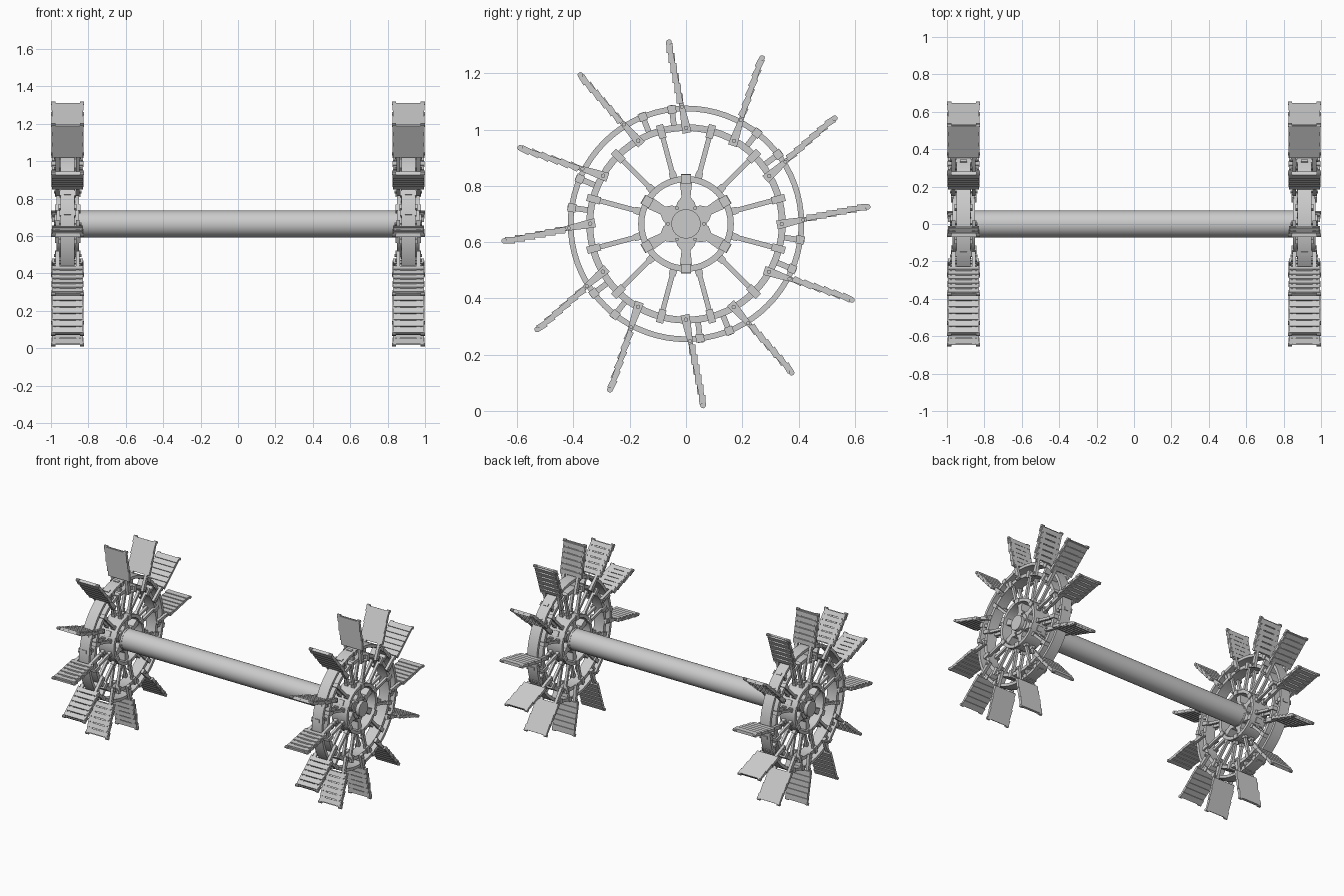
import bpy, bmesh
from math import radians, cos, sin, pi
from mathutils import Matrix

if "Cube" in bpy.data.objects:
    bpy.data.objects.remove(bpy.data.objects["Cube"])

WHEEL_X, AXLE_Z = 0.911, 0.665


def frame(deg):
    """Wheel frame: x across, y radial, z tangential at the given angle."""
    return Matrix.Translation((WHEEL_X, 0, AXLE_Z)) @ Matrix.Rotation(radians(deg), 4, 'X')


def prism(bm, M, pts, x0, x1):
    """Extrude a (radial, tangential) outline from x0 to x1."""
    a = [bm.verts.new(M @ Matrix.Translation((x0, r, t)).translation) for r, t in pts]
    b = [bm.verts.new(M @ Matrix.Translation((x1, r, t)).translation) for r, t in pts]
    n = len(pts)
    bm.faces.new(a)
    bm.faces.new(b[::-1])
    for i in range(n):
        j = (i + 1) % n
        bm.faces.new((a[i], b[i], b[j], a[j]))


def box(bm, M, x0, x1, r0, r1, t0, t1):
    prism(bm, M, [(r0, t0), (r1, t0), (r1, t1), (r0, t1)], x0, x1)


def strip(bm, M, length0, length1, half0, half1, x0, x1):
    """Tapered bar along the radial direction."""
    prism(bm, M, [(length0, -half0), (length1, -half1), (length1, half1), (length0, half0)], x0, x1)


def disc(bm, M, radius, x0, x1, n=32):
    prism(bm, M, [(radius * cos(2 * pi * i / n), radius * sin(2 * pi * i / n)) for i in range(n)], x0, x1)


def ring(bm, r0, r1, x0, x1, n=72):
    """Flat hoop with a rectangular section."""
    M = frame(0)
    loops = []
    for i in range(n):
        c, s = cos(2 * pi * i / n), sin(2 * pi * i / n)
        loops.append([bm.verts.new(M @ Matrix.Translation((x, r * c, r * s)).translation)
                      for x, r in ((x0, r0), (x1, r0), (x1, r1), (x0, r1))])
    for i in range(n):
        p, q = loops[i], loops[(i + 1) % n]
        for k in range(4):
            m = (k + 1) % 4
            bm.faces.new((p[k], p[m], q[m], q[k]))


def finish(bm, name, mirror=True):
    bmesh.ops.recalc_face_normals(bm, faces=bm.faces[:])
    me = bpy.data.meshes.new(name)
    bm.to_mesh(me)
    bm.free()
    ob = bpy.data.objects.new(name, me)
    bpy.context.collection.objects.link(ob)
    if mirror:
        ob.modifiers.new("Mirror", 'MIRROR').use_axis[0] = True
    bpy.context.view_layer.objects.active = ob
    bpy.ops.object.select_all(action='DESELECT')
    ob.select_set(True)
    bpy.ops.object.shade_smooth_by_angle(angle=radians(30))
    return ob


# axle
bpy.ops.mesh.primitive_cylinder_add(vertices=48, radius=0.072, depth=1.72,
                                    location=(0, 0, AXLE_Z), rotation=(0, pi / 2, 0))
bpy.context.object.name = "axle"
bpy.ops.object.shade_smooth_by_angle(angle=radians(30))

# wheel rims: outer band, inner band
bm = bmesh.new()
ring(bm, 0.400, 0.420, -0.038, 0.038)
finish(bm, "outer_rim")
bm = bmesh.new()
ring(bm, 0.330, 0.354, -0.038, 0.038)
finish(bm, "inner_rim")

# hub rim with its clamps
bm = bmesh.new()
ring(bm, 0.148, 0.170, -0.060, 0.060, 48)
for k in range(6):
    M = frame(30 + 60 * k)
    for s in (-1, 1):
        box(bm, M, s * 0.055, s * 0.068, 0.143, 0.175, -0.018, 0.018)
    box(bm, M, -0.02, 0.02, 0.165, 0.177, -0.018, 0.018)
finish(bm, "hub_rim")

# hub core: stepped caps, flared lugs and bolts
bm = bmesh.new()
disc(bm, frame(0), 0.074, -0.052, 0.045, 24)
disc(bm, frame(0), 0.052, 0.04, 0.070)
for k in range(6):
    M = frame(30 + 60 * k)
    prism(bm, M, [(0.05, -0.036), (0.075, -0.032), (0.095, -0.016), (0.152, -0.022),
                  (0.152, 0.022), (0.095, 0.016), (0.075, 0.032), (0.05, 0.036)], -0.04, 0.04)
    B = frame(60 * k) @ Matrix.Translation((0, 0.064, 0))
    disc(bm, B, 0.007, 0.04, 0.053, 6)
finish(bm, "hub_core")

# spokes with end sleeves and brackets gripping the inner rim
bm = bmesh.new()
for k in range(12):
    M = frame(15 + 30 * k)
    for x in (-0.026, 0.026):
        strip(bm, M, 0.165, 0.335, 0.009, 0.009, x - 0.009, x + 0.009)
        strip(bm, M, 0.165, 0.190, 0.014, 0.012, x - 0.013, x + 0.013)
    for s in (-1, 1):
        box(bm, M, s * 0.036, s * 0.048, 0.315, 0.364, -0.013, 0.013)
    box(bm, M, -0.048, 0.048, 0.354, 0.364, -0.013, 0.013)
finish(bm, "spokes")

# short struts between the two rims, pegged through the outer band
bm = bmesh.new()
for k in range(6):
    for a in (37, 52):
        M = frame(a + 60 * k)
        box(bm, M, -0.026, 0.026, 0.350, 0.403, -0.010, 0.010)
        box(bm, M, -0.018, 0.018, 0.418, 0.425, -0.010, 0.010)
        for s in (-1, 1):
            box(bm, M, s * 0.036, s * 0.044, 0.395, 0.424, -0.015, 0.015)
finish(bm, "rim_struts")

# paddles: tapered arms, side rails, overlapping slats
arms, slats = bmesh.new(), bmesh.new()
for k in range(12):
    P = frame(30 * k - 0.7) @ Matrix.Translation((0, 0.323, 0)) @ Matrix.Rotation(radians(12), 4, 'X')
    for s in (-1, 1):
        x0, x1 = s * 0.044, s * 0.064
        strip(arms, P, 0.0, 0.04, 0.016, 0.014, x0, x1)
        strip(arms, P, 0.04, 0.11, 0.014, 0.008, x0, x1)
        strip(arms, P, 0.11, 0.325, 0.008, 0.007, x0, x1)
        disc(arms, P @ Matrix.Translation((0, 0.018, 0)), 0.008, s * 0.06, s * 0.073, 8)
        disc(arms, P @ Matrix.Translation((0, 0.095, 0)), 0.007, s * 0.06, s * 0.072, 8)
        # edge rail with rounded tip
        strip(slats, P, 0.105, 0.332, 0.007, 0.007, s * 0.070, s * 0.083)
        disc(slats, P @ Matrix.Translation((0, 0.329, 0)), 0.010, s * 0.066, s * 0.0885, 10)
    # cross pin through the arm feet
    disc(arms, P @ Matrix.Translation((0, 0.018, 0)), 0.005, -0.05, 0.05, 8)
    for i in range(6):
        S = P @ Matrix.Translation((0, 0.128 + 0.0365 * i, 0.002)) @ Matrix.Rotation(radians(-9), 4, 'X')
        w = 0.086 if i % 2 else 0.083
        box(slats, S, -w, w, -0.0195, 0.0195, -0.001, 0.011)
        box(slats, S, -w + 0.006, w - 0.006, -0.015, 0.015, -0.012, -0.001)
finish(arms, "paddle_arms")
finish(slats, "paddle_boards")
